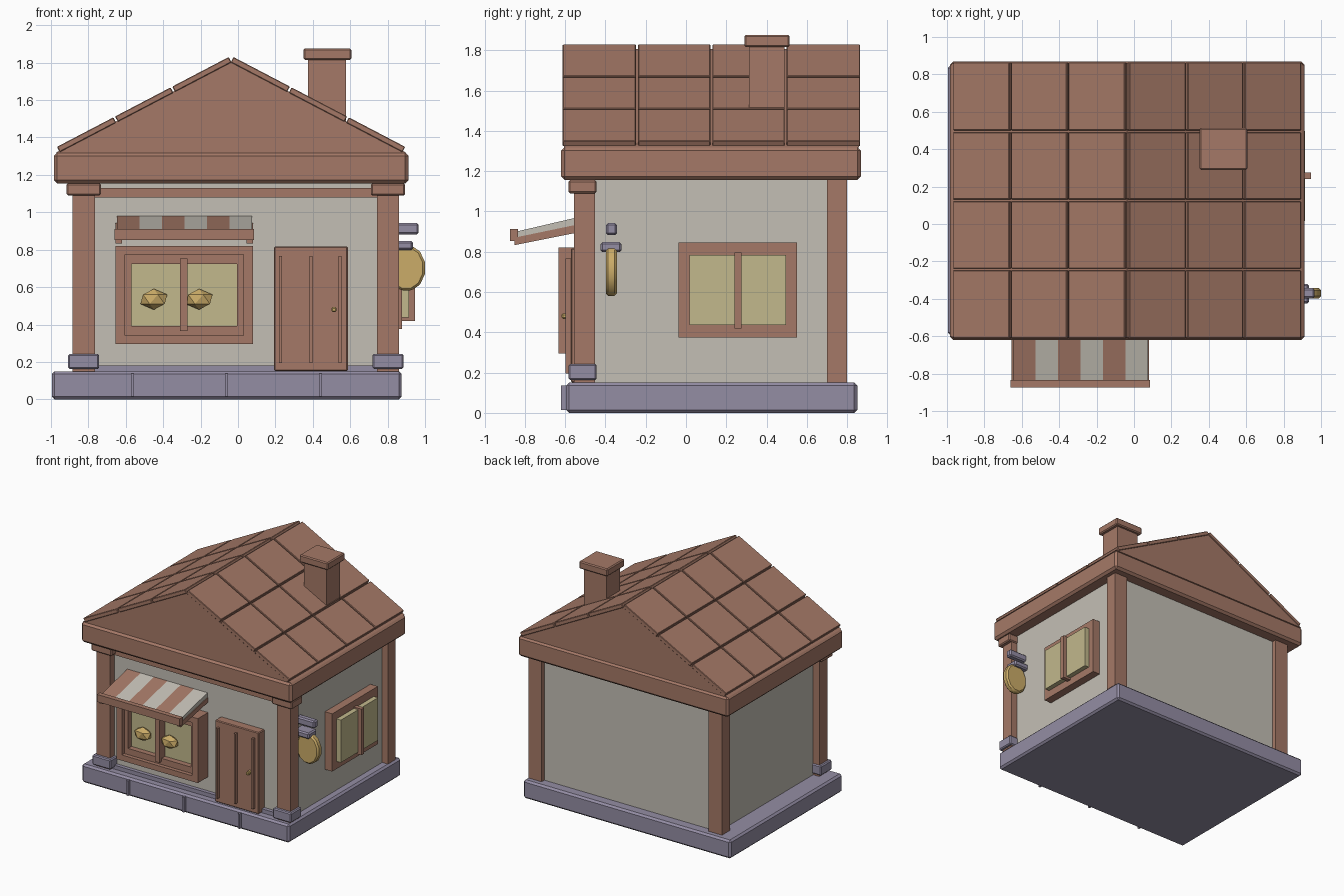
import bpy, bmesh, math
from mathutils import Vector

if "Cube" in bpy.data.objects:
    bpy.data.objects.remove(bpy.data.objects["Cube"])


def srgb(r, g, b):
    f = lambda c: ((c / 255 + 0.055) / 1.055) ** 2.4
    return (f(r), f(g), f(b), 1)


def material(name, *rgb):
    m = bpy.data.materials.new(name)
    m.diffuse_color = srgb(*rgb)
    m.use_nodes = True
    m.node_tree.nodes["Principled BSDF"].inputs["Base Color"].default_value = m.diffuse_color
    return m


WOOD = material("brown wood", 165, 121, 103)
PLASTER = material("pale plaster", 196, 191, 181)
STONE = material("violet stone", 148, 141, 164)
GLASS = material("yellow glass", 194, 184, 140)
GOLD = material("golden crust", 203, 172, 104)


def finish(name, bm, mat, bevel=0):
    bmesh.ops.recalc_face_normals(bm, faces=bm.faces)
    me = bpy.data.meshes.new(name)
    bm.to_mesh(me)
    bm.free()
    me.materials.append(mat)
    ob = bpy.data.objects.new(name, me)
    bpy.context.collection.objects.link(ob)
    if bevel:
        mod = ob.modifiers.new("bevel", 'BEVEL')
        mod.width = bevel
        mod.segments = 1
    return ob


def box(name, x, y, z, mat, bevel=0):
    """Box from (min, max) pairs on each axis."""
    bm = bmesh.new()
    bmesh.ops.create_cube(bm, size=1)
    for v in bm.verts:
        v.co = [(r[0] + r[1]) / 2 + c * (r[1] - r[0]) for c, r in zip(v.co, (x, y, z))]
    return finish(name, bm, mat, bevel)


def prism(name, pts, axis, span, mat, bevel=0):
    """Extrude a 2D profile along x (profile y,z) or y (profile x,z)."""
    bm = bmesh.new()
    place = (lambda p, s: (s, p[0], p[1])) if axis == 'x' else (lambda p, s: (p[0], s, p[1]))
    face = bm.faces.new([bm.verts.new(place(p, span[0])) for p in pts])
    new = bmesh.ops.extrude_face_region(bm, geom=[face])["geom"]
    d = span[1] - span[0]
    shift = Vector((d, 0, 0)) if axis == 'x' else Vector((0, d, 0))
    bmesh.ops.translate(bm, vec=shift, verts=[v for v in new if isinstance(v, bmesh.types.BMVert)])
    return finish(name, bm, mat, bevel)


def frame(name, u, z, bar_u, bar_z, depth, side):
    """Four-bar frame facing the front, or the side when side is True."""
    for k, (a, b) in enumerate((((u[0], u[0] + bar_u), z), ((u[1] - bar_u, u[1]), z),
                                ((u[0] + bar_u, u[1] - bar_u), (z[0], z[0] + bar_z)),
                                ((u[0] + bar_u, u[1] - bar_u), (z[1] - bar_z, z[1])))):
        x, y = (depth, a) if side else (a, depth)
        box(f"{name}_{k + 1}", x, y, b, WOOD)


# Base, with thin raised joints along the front
box("base", (-0.995, 0.875), (-0.595, 0.85), (0, 0.15), STONE, 0.015)
for x in (-0.565, -0.062, 0.44):
    box("base_joint", (x - 0.008, x + 0.008), (-0.62, -0.59), (0.015, 0.137), STONE)

# Walls and front trims
box("walls", (-0.83, 0.81), (-0.5, 0.765), (0.14, 1.17), PLASTER)
box("front_skirting", (-0.77, 0.745), (-0.53, -0.49), (0.15, 0.182), STONE)
box("front_trim", (-0.77, 0.745), (-0.53, -0.49), (1.08, 1.13), WOOD)

# Corner posts; only the front pair has capitals and feet
for side, c in (("left", -0.825), ("right", 0.802)):
    post = (c - 0.06, c + 0.06)
    box(f"front_post_{side}", post, (-0.555, -0.452), (0.15, 1.16), WOOD)
    box(f"back_post_{side}", post, (0.70, 0.80), (0.15, 1.16), WOOD)
    box(f"post_capital_{side}", (c - 0.092, c + 0.092), (-0.583, -0.443), (1.09, 1.155), WOOD, 0.008)
    box(f"post_foot_{side}", (c - 0.083, c + 0.083), (-0.583, -0.443), (0.163, 0.243), STONE, 0.008)

# Eaves beam and gable block
box("eaves_beam", (-0.985, 0.912), (-0.62, 0.868), (1.155, 1.32), WOOD, 0.018)
RIDGE = -0.037
prism("gable", [(-0.975, 1.318), (0.90, 1.318), (RIDGE, 1.806)], 'y', (-0.605, 0.858), WOOD)

# Roof tiles: three rows by four columns on each slope
slope = Vector((0.918, 0.48))
normal = Vector((0.48, -0.918)).normalized() * 0.032
low = Vector((-0.968, 1.35))
col_w = 1.476 / 4
for s in (1, -1):
    for r in range(3):
        a = low + slope * (r / 3 + (0.005 if r else 0))
        b = low + slope * ((r + 1) / 3 - (0.005 if r < 2 else 0))
        pts = [(p.x if s == 1 else 2 * RIDGE - p.x, p.y)
               for p in (a, b, b + normal, a + normal)]
        for c in range(4):
            y = -0.612 + c * col_w
            prism("roof_tile", pts, 'y', (y + (0.005 if c else 0), y + col_w - (0.005 if c < 3 else 0)),
                  WOOD, 0.004)

# Chimney
box("chimney", (0.375, 0.578), (0.313, 0.49), (1.4, 1.83), WOOD)
box("chimney_cap", (0.35, 0.606), (0.29, 0.514), (1.815, 1.876), WOOD, 0.008)

# Front window with loaves on show
frame("front_window_frame", (-0.655, 0.08), (0.295, 0.82), 0.05, 0.046, (-0.632, -0.49), False)
frame("front_window_lining", (-0.605, 0.03), (0.341, 0.774), 0.035, 0.05, (-0.6, -0.49), False)
box("front_window_glass", (-0.58, 0.005), (-0.555, -0.49), (0.38, 0.735), GLASS)
box("front_window_mullion", (-0.309, -0.269), (-0.628, -0.54), (0.365, 0.752), WOOD)
for x in (-0.45, -0.208):
    bm = bmesh.new()
    bmesh.ops.create_icosphere(bm, subdivisions=1, radius=1)
    for v in bm.verts:
        v.co = (x + v.co.x * 0.08, -0.582 + v.co.y * 0.047, 0.535 + v.co.z * 0.056)
    finish("loaf", bm, GOLD)

# Side window
frame("side_window_frame", (-0.038, 0.55), (0.375, 0.845), 0.055, 0.062, (0.8, 0.876), True)
for k, y in enumerate(((0.017, 0.25), (0.262, 0.497))):
    box(f"side_window_pane_{k + 1}", (0.8, 0.915), y, (0.437, 0.783), GLASS)
box("side_window_mullion", (0.8, 0.945), (0.24, 0.275), (0.42, 0.795), WOOD)

# Door with battens and knob
box("door", (0.192, 0.587), (-0.572, -0.49), (0.152, 0.817), WOOD, 0.006)
for x in (0.227, 0.389, 0.546):
    box("door_batten", (x - 0.008, x + 0.008), (-0.598, -0.565), (0.195, 0.767), WOOD)
box("door_knob", (0.5, 0.526), (-0.617, -0.565), (0.467, 0.493), GOLD, 0.006)

# Striped awning
x0, w = -0.648, 0.1205
for k in range(6):
    prism("awning_stripe", [(-0.85, 0.898), (-0.49, 0.982), (-0.49, 0.945), (-0.85, 0.862)], 'x',
          (x0 + k * w, x0 + (k + 1) * w), PLASTER if k % 2 else WOOD)
for x in (-0.655, 0.046):
    prism("awning_arm", [(-0.85, 0.87), (-0.49, 0.945), (-0.49, 0.905), (-0.85, 0.833)], 'x',
          (x, x + 0.034), WOOD)
box("awning_rail", (-0.661, 0.086), (-0.873, -0.833), (0.852, 0.912), WOOD)

# Hanging round sign with stone brackets on the right wall
box("sign_bracket_top", (0.8, 0.966), (-0.397, -0.343), (0.882, 0.942), STONE, 0.01)
box("sign_bracket_bar", (0.8, 0.936), (-0.425, -0.32), (0.798, 0.847), STONE, 0.01)
ring = [math.tau * (k + 0.5) / 12 for k in range(12)]
sign = prism("round_sign", [(0.9 + 0.103 * math.cos(a), 0.702 + 0.125 * math.sin(a)) for a in ring],
             'y', (-0.398, -0.343), GOLD, 0.012)
bpy.context.view_layer.objects.active = sign
sign.select_set(True)
bpy.ops.object.shade_smooth_by_angle(angle=math.radians(35))
